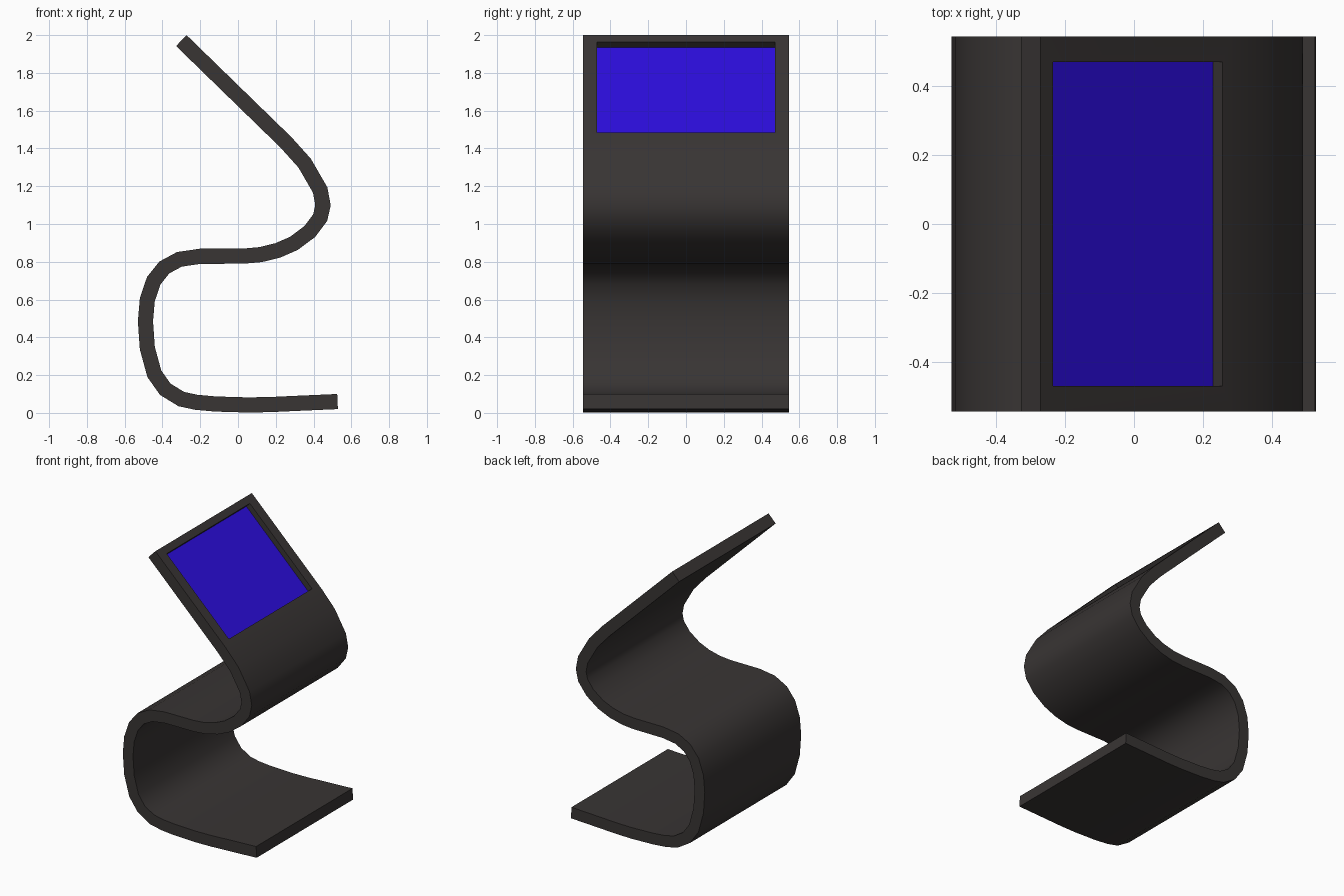
import bpy, bmesh, math
from mathutils import Vector

if "Cube" in bpy.data.objects:
    bpy.data.objects.remove(bpy.data.objects["Cube"])

HALF_W, HALF_T, DEPTH = 0.545, 0.04, 0.042


def material(name, rgb):
    m = bpy.data.materials.new(name)
    m.diffuse_color = (*rgb, 1)
    m.use_nodes = True
    m.node_tree.nodes["Principled BSDF"].inputs["Base Color"].default_value = m.diffuse_color
    return m


def extrude_profile(name, pts, half_width, mat=None):
    """Extrude a closed xz outline symmetrically along y."""
    bm = bmesh.new()
    face = bm.faces.new([bm.verts.new((x, -half_width, z)) for x, z in pts])
    ext = bmesh.ops.extrude_face_region(bm, geom=[face])["geom"]
    bmesh.ops.translate(bm, vec=(0, 2 * half_width, 0),
                        verts=[v for v in ext if isinstance(v, bmesh.types.BMVert)])
    bmesh.ops.recalc_face_normals(bm, faces=bm.faces)
    mesh = bpy.data.meshes.new(name)
    bm.to_mesh(mesh)
    bm.free()
    obj = bpy.data.objects.new(name, mesh)
    bpy.context.collection.objects.link(obj)
    if mat:
        mesh.materials.append(mat)
    return obj


def ribbon(path, t):
    """Thicken an open path with mitred offsets."""
    p = [Vector(q) for q in path]
    left, right = [], []
    for i, q in enumerate(p):
        a = (q - p[i - 1]).normalized() if i else (p[1] - q).normalized()
        b = (p[i + 1] - q).normalized() if i < len(p) - 1 else a
        d = (a + b).normalized()
        n = Vector((-d.y, d.x)) * t / d.dot(a)
        left.append(q + n)
        right.append(q - n)
    return left + right[::-1]


dark = material("dark_shell", (0.04, 0.035, 0.034))
blue = material("screen_blue", (0.025, 0.004, 0.72))

# S-shaped stand: base, back bend, shelf, front bend, sloping display
centre = [(.527, .06), (.3, .05), (.17, .044), (.05, .042), (-.12, .047), (-.22, .056),
          (-.3, .073), (-.385, .125), (-.443, .207), (-.48, .343), (-.49, .485),
          (-.48, .6), (-.446, .7), (-.39, .77), (-.31, .813), (-.2, .829), (.03, .83),
          (.12, .838), (.21, .86), (.295, .897), (.38, .96), (.435, 1.033), (.45, 1.1),
          (.435, 1.18), (.353, 1.322), (.255, 1.431), (-.3, 1.971)]
stand = extrude_profile("curved_stand", ribbon(centre, HALF_T), HALF_W, dark)

# Recess for the screen in the upper sloping face
top, bottom = Vector((-.235, 1.964)), Vector((.257, 1.485))
along = (bottom - top).normalized()
normal = Vector((-along.y, along.x))
cutter = extrude_profile("recess_cutter", [top + normal * .05, bottom + normal * .05,
                         bottom - normal * DEPTH, top - normal * DEPTH], 0.47, dark)
cutter.hide_render = True
mod = stand.modifiers.new("recess", "BOOLEAN")
mod.operation, mod.solver, mod.object = "DIFFERENCE", "EXACT", cutter
bpy.context.view_layer.objects.active = stand
stand.select_set(True)
bpy.ops.object.modifier_apply(modifier=mod.name)
bpy.data.objects.remove(cutter)
bpy.ops.object.shade_smooth_by_angle(angle=math.radians(35))

# Blue screen panel lying on the recess floor
extrude_profile("screen", [top - normal * (DEPTH - .002), bottom - normal * (DEPTH - .002),
                bottom - normal * (DEPTH + .002), top - normal * (DEPTH + .002)], 0.47, blue)
